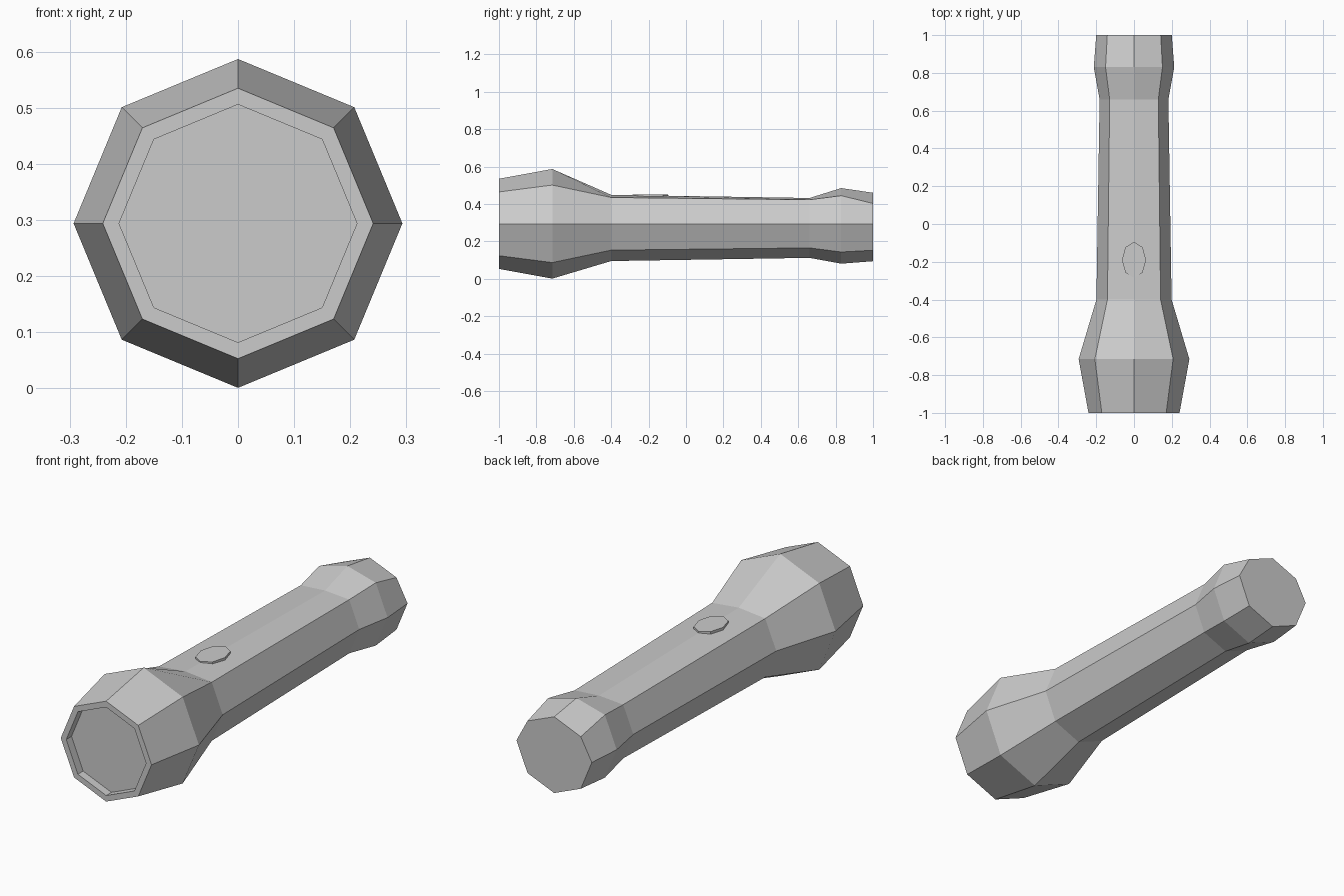
import bpy, bmesh
from math import sin, cos, pi

if "Cube" in bpy.data.objects:
    bpy.data.objects.remove(bpy.data.objects["Cube"])

AXIS_Z = 0.294
SIDES = 8


def make_object(name, bm):
    bmesh.ops.recalc_face_normals(bm, faces=bm.faces)
    mesh = bpy.data.meshes.new(name)
    bm.to_mesh(mesh)
    bm.free()
    obj = bpy.data.objects.new(name, mesh)
    bpy.context.collection.objects.link(obj)
    return obj


def ring(bm, y, r, ridge_drop=0.0, shoulder_drop=0.0):
    """Octagon across the y axis; the top ridge and shoulders can be lowered."""
    drops = {1: shoulder_drop, 2: ridge_drop, 3: shoulder_drop}
    return [bm.verts.new((r * cos(2 * pi * i / SIDES), y,
                          AXIS_Z + r * sin(2 * pi * i / SIDES) - drops.get(i, 0)))
            for i in range(SIDES)]


def bridge(bm, a, b):
    for i in range(SIDES):
        j = (i + 1) % SIDES
        bm.faces.new((a[i], a[j], b[j], b[i]))


# Body: tail cap, grip, flared head, rim and lens recess
profile = [
    # y, radius, ridge drop, shoulder drop
    (1.0, 0.20, 0.034, 0.033),
    (0.83, 0.213, 0.022, 0.0),
    (0.66, 0.182, 0.044, 0.0),
    (-0.40, 0.199, 0.044, 0.0),
    (-0.715, 0.293, 0.0, 0.0),
    (-1.0, 0.241, 0.0, 0.0),
    (-1.0, 0.212, 0.0, 0.0),
    (-0.96, 0.212, 0.0, 0.0),
]
bm = bmesh.new()
rings = [ring(bm, *p) for p in profile]
for a, b in zip(rings, rings[1:]):
    bridge(bm, a, b)
bm.faces.new(rings[0])
make_object("flashlight_body", bm)

# Lens: flat octagon at the bottom of the recess
bm = bmesh.new()
face = bm.faces.new(ring(bm, -0.96, 0.212))
lens = make_object("lens", bm)
if lens.data.polygons[0].normal.y > 0:
    lens.data.flip_normals()

# Switch: low oval button on the flattened top of the grip
bm = bmesh.new()
bmesh.ops.create_cone(bm, cap_ends=True, segments=SIDES, radius1=1, radius2=1, depth=1)
bmesh.ops.scale(bm, vec=(0.064, 0.095, 0.03), verts=bm.verts)
bmesh.ops.translate(bm, vec=(0, -0.19, 0.437), verts=bm.verts)
make_object("switch_button", bm)
